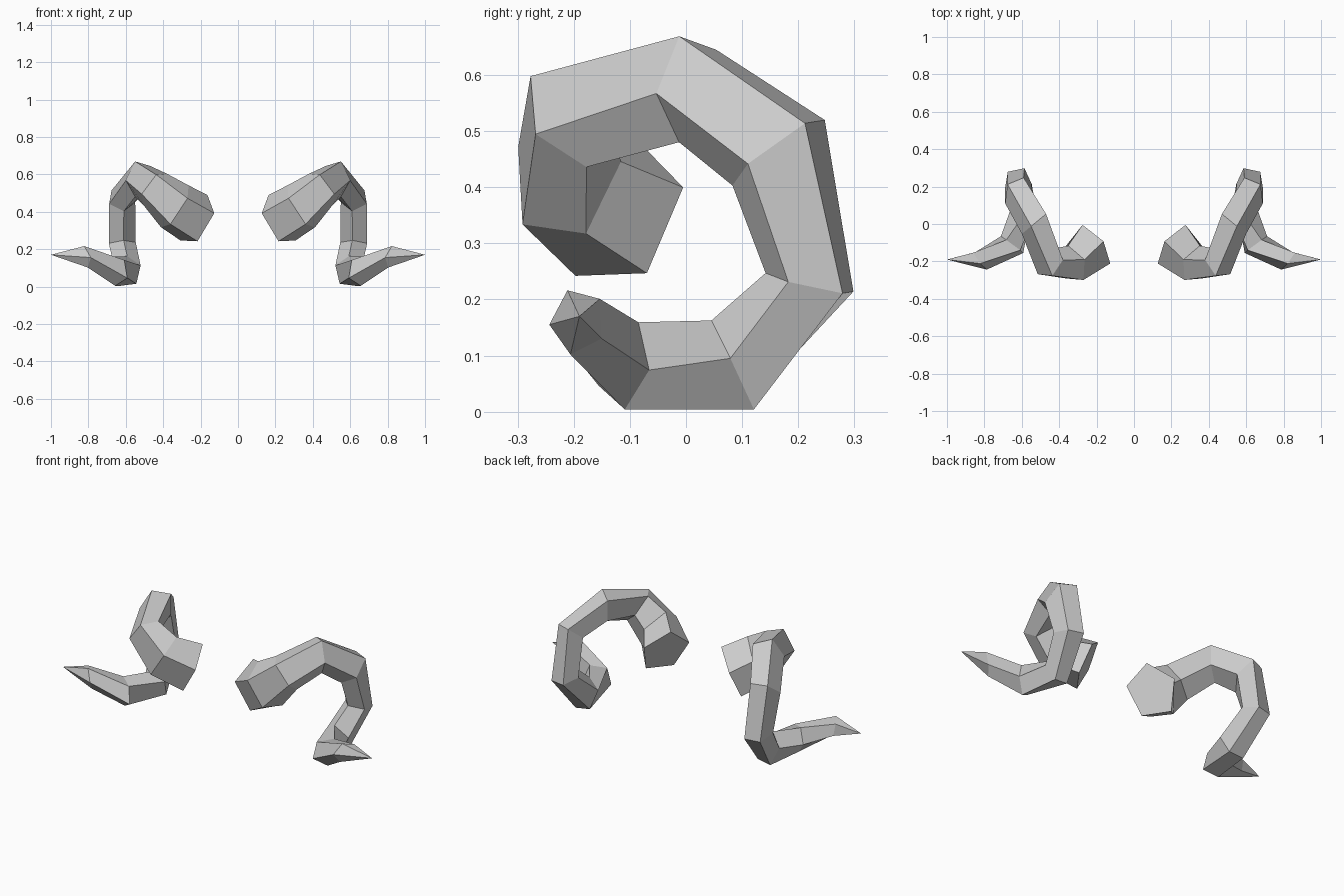
import bpy, bmesh
from math import cos, sin, tau
from mathutils import Vector

if "Cube" in bpy.data.objects:
    bpy.data.objects.remove(bpy.data.objects["Cube"])

SIDES = 5

# Horn path: ring centre, then the two half-axes of its five-sided section
RINGS = [
    ((.218, -.115, .354), (-.091, -.096, .038), (-.028, .055, .130)),
    ((.332, -.215, .422), (-.062, -.084, .050), (-.051, .053, .109)),
    ((.452, -.209, .527), (-.015, -.068, .071), (-.071, .040, .057)),
    ((.528, .006, .578), (.022, -.018, .091), (-.068, .056, .041)),
    ((.623, .164, .466), (.053, .048, .048), (-.052, .072, .041)),
    ((.622, .223, .228), (.053, .056, -.017), (-.055, .061, -.009)),
    ((.589, .085, .078), (.040, .036, -.074), (-.061, .018, -.042)),
    ((.650, -.111, .085), (.006, .002, -.081), (-.063, -.047, -.015)),
    ((.824, -.193, .161), (-.021, -.013, -.059), (-.032, -.049, .013)),
]
TIP = (1.0, -.19, .17)


def add_ring(bm, centre, u, v):
    c, u, v = Vector(centre), Vector(u), Vector(v)
    angles = [tau * k / SIDES for k in range(SIDES)]
    return [bm.verts.new(c + u * cos(a) + v * sin(a)) for a in angles]


# One curled horn: sections skinned from the base to the point
bm = bmesh.new()
rings = [add_ring(bm, *r) for r in RINGS]
tip = bm.verts.new(TIP)
bm.faces.new(rings[0])
for a, b in zip(rings, rings[1:]):
    for k in range(SIDES):
        n = (k + 1) % SIDES
        bm.faces.new((a[k], a[n], b[n], b[k]))
for k in range(SIDES):
    bm.faces.new((rings[-1][k], rings[-1][(k + 1) % SIDES], tip))
bmesh.ops.recalc_face_normals(bm, faces=bm.faces)

mesh = bpy.data.meshes.new("curled_horns")
bm.to_mesh(mesh)
bm.free()
horns = bpy.data.objects.new("curled_horns", mesh)
bpy.context.collection.objects.link(horns)

# Opposite horn mirrored across the centre
mirror = horns.modifiers.new("opposite_horn", 'MIRROR')
mirror.use_axis = (True, False, False)
mirror.use_mirror_merge = False
